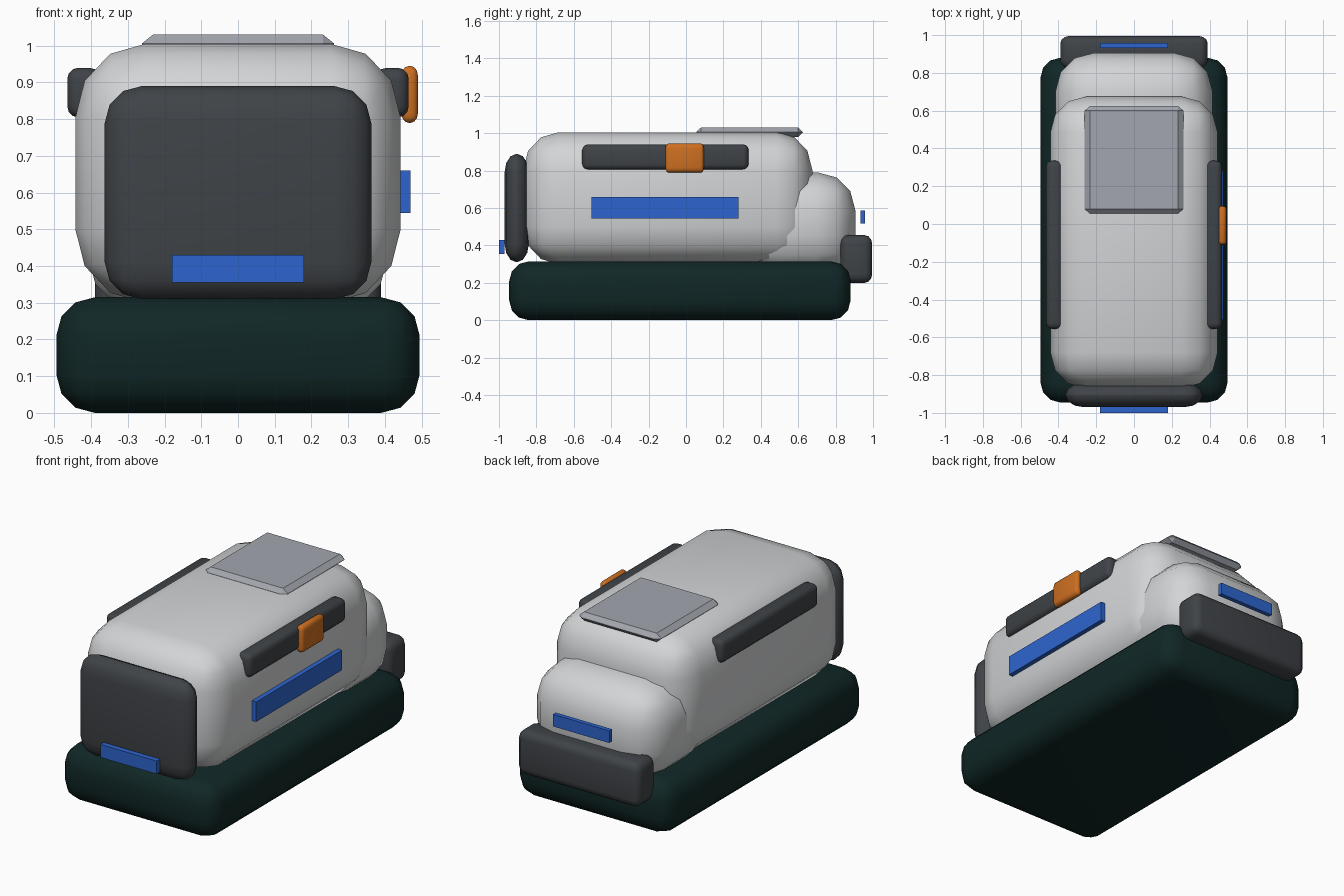
import bpy
import bmesh
from mathutils import Vector

cube = bpy.data.objects.get("Cube")
if cube:
    bpy.data.objects.remove(cube, do_unlink=True)


def material(name, rgb):
    mat = bpy.data.materials.new(name)
    mat.use_nodes = True
    color = (*rgb, 1)
    mat.diffuse_color = color
    mat.node_tree.nodes["Principled BSDF"].inputs["Base Color"].default_value = color
    return mat


DARK_GREEN = material("dark green", (0.005, 0.02, 0.019))
LIGHT_GREY = material("light grey", (0.65, 0.66, 0.67))
CHARCOAL = material("charcoal", (0.05, 0.056, 0.063))
BLUE = material("blue", (0.027, 0.13, 0.62))
ORANGE = material("orange", (0.62, 0.16, 0.015))
PANEL_GREY = material("panel grey", (0.36, 0.38, 0.42))


def rounded_box(name, mat, low, high, radius=None, segments=3, smooth=True):
    """Box between two corners, with its own rounding radius along each axis."""
    low, high = Vector(low), Vector(high)
    center, half = (low + high) / 2, (high - low) / 2
    bm = bmesh.new()
    bmesh.ops.create_cube(bm, size=2)
    if radius:
        bmesh.ops.bevel(bm, geom=bm.edges[:], offset=0.5, segments=segments,
                        profile=0.5, affect='EDGES')
    for v in bm.verts:
        for i in range(3):
            c = abs(v.co[i])
            size = half[i]
            if radius:
                r = min(radius[i], half[i] * 0.98)
                size = half[i] - r + (c - 0.5) * 2 * r
            v.co[i] = size if v.co[i] > 0 else -size
    mesh = bpy.data.meshes.new(name)
    bm.to_mesh(mesh)
    bm.free()
    mesh.materials.append(mat)
    obj = bpy.data.objects.new(name, mesh)
    obj.location = center
    bpy.context.collection.objects.link(obj)
    if smooth and radius:
        bpy.ops.object.select_all(action='DESELECT')
        obj.select_set(True)
        bpy.context.view_layer.objects.active = obj
        bpy.ops.object.shade_smooth_by_angle(angle=0.7)
    return obj


# Base and main shells
rounded_box("base", DARK_GREEN, (-.495, -.945, 0), (.495, .88, .315), (.105, .105, .105))
rounded_box("main_body", LIGHT_GREY, (-.443, -.87, .3), (.443, .675, 1.005), (.19, .19, .2))
rounded_box("rear_hump", LIGHT_GREY, (-.415, .3, .25), (.415, .905, .79), (.2, .2, .2))

# Dark end pieces
rounded_box("front_panel", CHARCOAL, (-.363, -.97, .31), (.363, -.84, .89), (.1, .064, .1))
rounded_box("rear_bumper", CHARCOAL, (-.39, .825, .2), (.39, .995, .455), (.045, .04, .045))

# Side rails
for side, x in (("left", .42), ("right", -.42)):
    rounded_box(side + "_rail", CHARCOAL, (x - .045, -.555, .805), (x + .045, .335, .94),
                (.03, .03, .03))

# Roof panel and side clip
rounded_box("roof_panel", PANEL_GREY, (-.262, .055, .98), (.262, .625, 1.03),
            (.03, .025, .024), segments=1, smooth=False)
rounded_box("side_clip", ORANGE, (.445, -.11, .79), (.49, .095, .945), (.02, .016, .026))

# Blue strips
rounded_box("front_strip", BLUE, (-.18, -1, .355), (.18, -.97, .43))
rounded_box("rear_strip", BLUE, (-.18, .932, .518), (.18, .958, .588))
rounded_box("side_strip", BLUE, (.443, -.505, .545), (.47, .28, .66))
